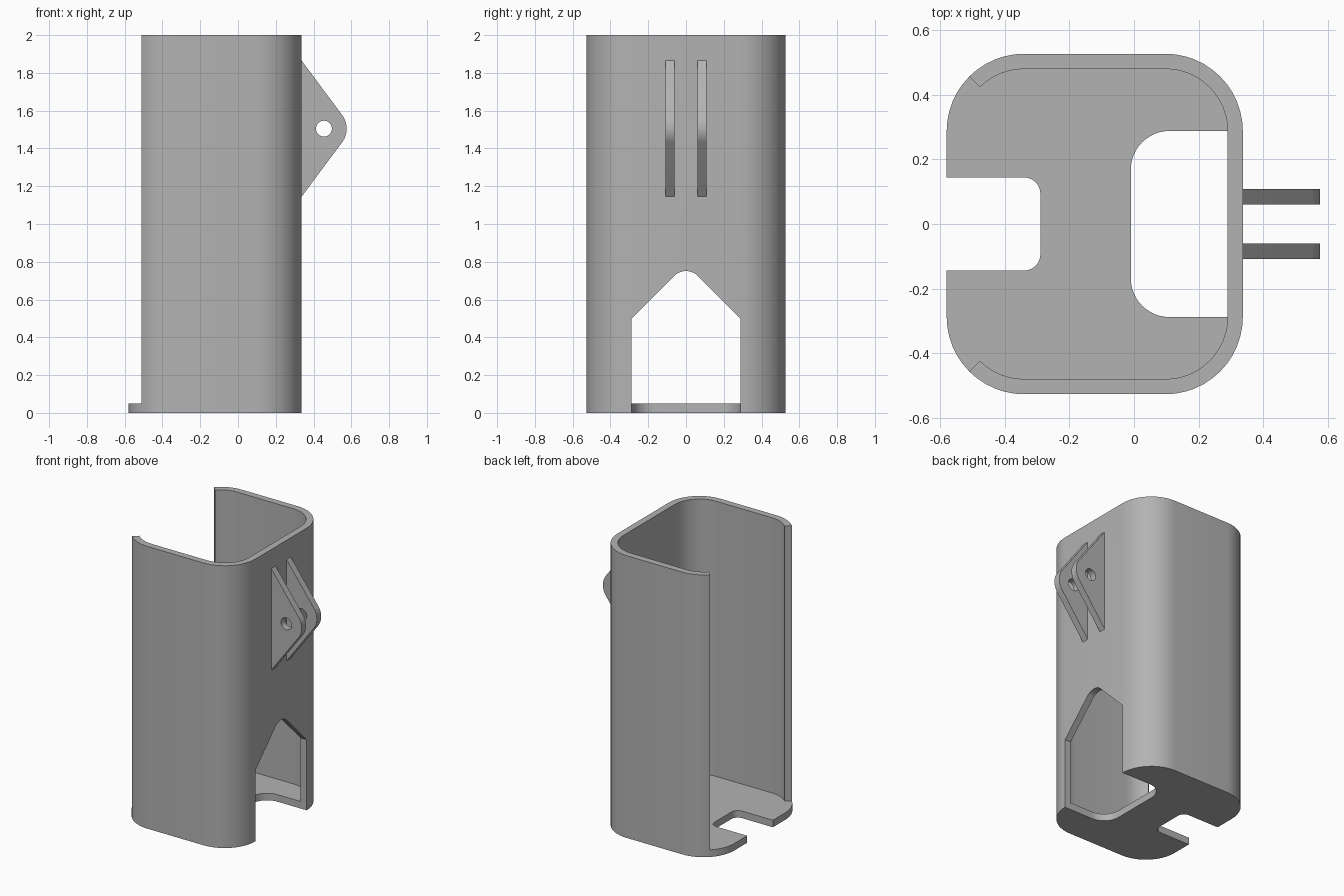
import bpy, bmesh, math
from mathutils import Vector

cube = bpy.data.objects.get("Cube")
if cube:
    bpy.data.objects.remove(cube, do_unlink=True)

grey = bpy.data.materials.new("plain grey")
grey.use_nodes = True
COLOUR = (0.45, 0.45, 0.45, 1)
grey.diffuse_color = COLOUR
grey.node_tree.nodes["Principled BSDF"].inputs["Base Color"].default_value = COLOUR


def rounded(corners, steps=12):
    """Fillet a polygon given as (u, v, radius) corners."""
    out = []
    n = len(corners)
    for i, (u, v, r) in enumerate(corners):
        p = Vector((u, v))
        if r == 0:
            out.append(p)
            continue
        a = (Vector(corners[i - 1][:2]) - p).normalized()
        b = (Vector(corners[(i + 1) % n][:2]) - p).normalized()
        half = a.angle(b) / 2
        centre = p + (a + b).normalized() * (r / math.sin(half))
        start = p + a * (r / math.tan(half)) - centre
        end = p + b * (r / math.tan(half)) - centre
        sweep = math.atan2(start.x * end.y - start.y * end.x, start.dot(end))
        for k in range(steps + 1):
            t = sweep * k / steps
            c, s = math.cos(t), math.sin(t)
            out.append(centre + Vector((start.x * c - start.y * s, start.x * s + start.y * c)))
    return out


def box(u0, u1, v0, v1, r_left, r_right):
    return rounded([(u0, v0, r_left), (u1, v0, r_right), (u1, v1, r_right), (u0, v1, r_left)])


def prism(name, outline, axis, low, high):
    """Extrude an outline along an axis: z uses (x, y), x uses (y, z), y uses (x, z)."""
    place = {"z": lambda u, v, w: (u, v, w),
             "x": lambda u, v, w: (w, u, v),
             "y": lambda u, v, w: (u, w, v)}[axis]
    bm = bmesh.new()
    face = bm.faces.new([bm.verts.new(place(p[0], p[1], low)) for p in outline])
    ext = bmesh.ops.extrude_face_region(bm, geom=[face])
    moved = [e for e in ext["geom"] if isinstance(e, bmesh.types.BMVert)]
    bmesh.ops.translate(bm, verts=moved, vec=place(0, 0, high - low))
    bmesh.ops.recalc_face_normals(bm, faces=bm.faces)
    mesh = bpy.data.meshes.new(name)
    bm.to_mesh(mesh)
    bm.free()
    mesh.materials.append(grey)
    obj = bpy.data.objects.new(name, mesh)
    bpy.context.collection.objects.link(obj)
    return obj


def activate(obj):
    bpy.ops.object.select_all(action="DESELECT")
    obj.select_set(True)
    bpy.context.view_layer.objects.active = obj


def cut(obj, cutter):
    cutter.hide_render = True
    activate(obj)
    mod = obj.modifiers.new("cut", "BOOLEAN")
    mod.operation = "DIFFERENCE"
    mod.solver = "EXACT"
    mod.object = cutter
    bpy.ops.object.modifier_apply(modifier=mod.name)
    bpy.data.objects.remove(cutter, do_unlink=True)


def smooth(obj):
    activate(obj)
    bpy.ops.object.shade_smooth_by_angle(angle=math.radians(25))


LEFT, RIGHT, SIDE = -0.58, 0.337, 0.527
WALL, FLOOR, RADIUS = 0.047, 0.05, 0.24
OPEN = 0.288

# Holder body: rounded block hollowed down to a thin floor
body = prism("holder_body", box(LEFT, RIGHT, -SIDE, SIDE, RADIUS, RADIUS), "z", 0, 2)
inner = RADIUS - WALL
cut(body, prism("pocket_cutter", box(LEFT + WALL, RIGHT - WALL, WALL - SIDE, SIDE - WALL, inner, inner),
                "z", FLOOR, 2.2))

# Open side: wedge ending the wall halfway round the corners
cx, cy, far = LEFT + RADIUS, SIDE - RADIUS, 0.5
cut(body, prism("open_side_cutter", [(cx, -cy), (cx, cy), (cx - far, cy + far), (cx - far, -cy - far)],
                "z", FLOOR, 2.2))

# Floor slot and floor opening
cut(body, prism("slot_cutter", box(-0.8, -0.29, -0.144, 0.144, 0, 0.05), "z", -0.2, 0.2))
cut(body, prism("floor_opening_cutter", box(-0.01, 0.31, -OPEN, OPEN, 0.12, 0), "z", -0.2, 0.2))

# Pointed doorway through the wall
doorway = rounded([(-OPEN, -0.2, 0), (OPEN, -0.2, 0), (OPEN, 0.5, 0),
                   (0, 0.5 + OPEN, 0.09), (-OPEN, 0.5, 0)])
cut(body, prism("doorway_cutter", doorway, "x", 0.2, 0.6))
smooth(body)

# Pair of drilled hinge lugs
PIN_X, PIN_Z, TIP, HALF = 0.455, 1.505, 0.12, 0.36
peak = PIN_X + TIP / 0.8
root = RIGHT - 0.01
lug_outline = rounded([(root, PIN_Z - HALF, 0), (RIGHT, PIN_Z - HALF, 0), (peak, PIN_Z, TIP),
                       (RIGHT, PIN_Z + HALF, 0), (root, PIN_Z + HALF, 0)])
hole = [(PIN_X + 0.042 * math.cos(t * math.tau / 32), PIN_Z + 0.042 * math.sin(t * math.tau / 32))
        for t in range(32)]
for name, y in (("back_lug", 0.085), ("front_lug", -0.085)):
    lug = prism(name, lug_outline, "y", y - 0.024, y + 0.024)
    cut(lug, prism("pin_hole_cutter", hole, "y", y - 0.1, y + 0.1))
    smooth(lug)
